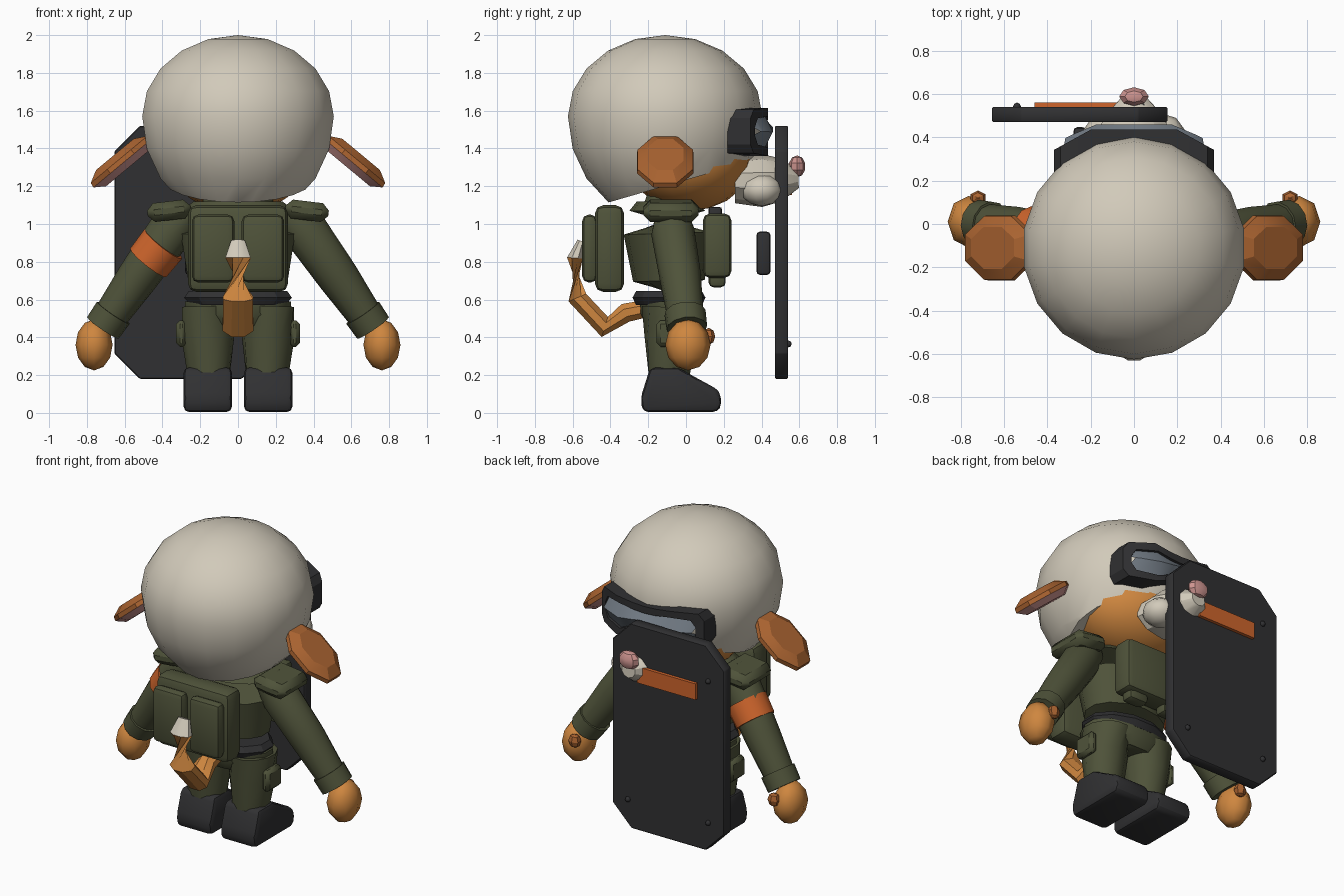
import bpy, bmesh, math
from mathutils import Vector, Matrix

if "Cube" in bpy.data.objects:
    bpy.data.objects.remove(bpy.data.objects["Cube"])


def mat(name, r, g, b):
    m = bpy.data.materials.new(name)
    m.diffuse_color = (r, g, b, 1)
    m.use_nodes = True
    m.node_tree.nodes["Principled BSDF"].inputs["Base Color"].default_value = m.diffuse_color
    return m


WOOL = mat("wool_white", .64, .59, .49)
GREEN = mat("olive_cloth", .078, .086, .042)
DARK = mat("black_rubber", .03, .03, .032)
ORANGE = mat("orange_skin", .62, .24, .05)
RUST = mat("rust_orange", .40, .125, .03)
BAND = mat("band_orange", .62, .13, .025)
PINK = mat("pink", .62, .30, .28)
GLASS = mat("grey_glass", .17, .20, .235)


def finish(bm, name, mats, angle=35):
    bmesh.ops.recalc_face_normals(bm, faces=bm.faces)
    me = bpy.data.meshes.new(name)
    bm.to_mesh(me)
    bm.free()
    ob = bpy.data.objects.new(name, me)
    bpy.context.collection.objects.link(ob)
    for m in (mats if isinstance(mats, list) else [mats]):
        me.materials.append(m)
    if angle:
        bpy.ops.object.select_all(action='DESELECT')
        ob.select_set(True)
        bpy.context.view_layer.objects.active = ob
        bpy.ops.object.shade_smooth_by_angle(angle=math.radians(angle))
    return ob


def ball(name, c, r, m, seg=10, rings=6, angle=60):
    bm = bmesh.new()
    bmesh.ops.create_uvsphere(bm, u_segments=seg, v_segments=rings, radius=1)
    bmesh.ops.transform(bm, matrix=Matrix.Translation(c) @ Matrix.Diagonal((*r, 1)), verts=bm.verts)
    return finish(bm, name, m, angle)


def bevel(bm, w, seg):
    if w:
        bmesh.ops.bevel(bm, geom=bm.edges[:], offset=w, segments=seg, affect='EDGES', profile=.5)


def box(name, c, size, m, bev=.02, seg=2, tilt=0):
    bm = bmesh.new()
    bmesh.ops.create_cube(bm, size=1)
    bmesh.ops.scale(bm, vec=size, verts=bm.verts)
    bevel(bm, bev, seg)
    bmesh.ops.transform(bm, matrix=Matrix.Translation(c) @ Matrix.Rotation(tilt, 4, 'Y'), verts=bm.verts)
    return finish(bm, name, m, 40)


def prism(name, pts, move, m, bev, seg=1):
    """Extrude a closed 3D outline along a vector."""
    bm = bmesh.new()
    f = bm.faces.new([bm.verts.new(p) for p in pts])
    ext = bmesh.ops.extrude_face_region(bm, geom=[f])['geom']
    bmesh.ops.translate(bm, vec=move, verts=[v for v in ext if isinstance(v, bmesh.types.BMVert)])
    bmesh.ops.recalc_face_normals(bm, faces=bm.faces)
    bevel(bm, bev, seg)
    return finish(bm, name, m, 40)


def skin(bm, loops):
    """Bridge equal-length closed loops with quads."""
    for a, b in zip(loops, loops[1:]):
        for i in range(len(a)):
            j = (i + 1) % len(a)
            bm.faces.new((a[i], a[j], b[j], b[i]))


def tube(name, path, mats, n=12, angle=50, rule=None):
    """Loft ellipses given as (x, y, z, rx, ry) along a path."""
    bm = bmesh.new()
    cs = [Vector(p[:3]) for p in path]
    loops = []
    for i, p in enumerate(path):
        d = cs[min(i + 1, len(cs) - 1)] - cs[max(i - 1, 0)]
        q = d.to_track_quat('Z', 'Y')
        loops.append([bm.verts.new(cs[i] + q @ Vector((p[3] * math.cos(t), p[4] * math.sin(t), 0)))
                      for t in (2 * math.pi * (k + .5) / n for k in range(n))])
    skin(bm, loops)
    bm.faces.new(loops[0])
    bm.faces.new(loops[-1])
    if rule:
        for f in bm.faces:
            f.material_index = rule(f.calc_center_median())
    return finish(bm, name, mats, angle)


# woolly head, egg-shaped below, sliced along a slanted hairline
bm = bmesh.new()
bmesh.ops.create_uvsphere(bm, u_segments=18, v_segments=10, radius=1)
for v in bm.verts:
    v.co = Vector((v.co.x * .515, v.co.y * .515 - .11, 1.57 + v.co.z * (.43 if v.co.z > 0 else .56)))
cut = bmesh.ops.bisect_plane(bm, geom=bm.verts[:] + bm.edges[:] + bm.faces[:], plane_co=(0, -.39, 1.12),
                             plane_no=(0, .29, -1), clear_outer=True)
bmesh.ops.holes_fill(bm, edges=[e for e in bm.edges if e.is_boundary], sides=0)
finish(bm, "wool_head", WOOL, 40)

# face, muzzle and nose
ball("face", (0, .02, 1.35), (.40, .335, .28), ORANGE, 16, 10)
tube("muzzle", [(0, .26, 1.23, .20, .12), (0, .40, 1.23, .19, .14), (0, .50, 1.235, .14, .115),
                (0, .595, 1.24, .05, .05)], WOOL, 10, 30)
for s in (-1, 1):
    ball("cheek", (.13 * s, .40, 1.18), (.11, .11, .085), WOOL, 10, 6)
ball("nose", (0, .588, 1.305), (.072, .045, .058), PINK, 8, 5, 30)

# goggles: columns across the face, from back edge to front rim to lens
half = [(.37, 1.56, 1.42), (.34, 1.605, 1.375), (.2, 1.615, 1.36), (.09, 1.60, 1.40), (0, 1.595, 1.43)]
cols = [(-x, t, b) for x, t, b in half] + [(x, t, b) for x, t, b in reversed(half[:-1])]


def front_y(x):
    return .435 - max(0, abs(x) - .2) * .55


bm = bmesh.new()


def goggle_loop(kx, inset, dy, flat=None):
    row = [(x * kx, t - inset, b + inset) for x, t, b in cols]
    pts = [(x, t) for x, t, b in row] + [(x, b) for x, t, b in reversed(row)]
    return [bm.verts.new((x, front_y(x) + dy if flat is None else flat, z)) for x, z in pts]


rim = [goggle_loop(1, 0, 0, .22), goggle_loop(1, 0, 0), goggle_loop(.88, .045, 0), goggle_loop(.86, .05, -.03)]
skin(bm, rim)
finish(bm, "goggle_frame", DARK, 30)
bm = bmesh.new()
edge = goggle_loop(.87, .048, -.015)
n = len(cols)
mid = [bm.verts.new((x * .86, front_y(x * .86) + .025, (t + b) / 2)) for x, t, b in cols]
for i in range(n - 1):
    bm.faces.new((edge[i], edge[i + 1], mid[i + 1], mid[i]))
    bm.faces.new((mid[i], mid[i + 1], edge[2 * n - 2 - i], edge[2 * n - 1 - i]))
finish(bm, "goggle_lens", GLASS, 40)

# drooping ears with a pink inner face
for s in (-1, 1):
    bm = bmesh.new()
    c, u, nrm = Vector((.62 * s, -.11, 1.33)), Vector((.77 * s, 0, -.64)), Vector((.64 * s, 0, .77))
    loops = [[bm.verts.new(c + u * (.215 * k * math.cos(a)) + Vector((0, .162 * k * math.sin(a), 0)) + nrm * h)
              for a in (math.tau * (i + .5) / 8 for i in range(8))]
             for k, h in ((.72, -.05), (1, -.012), (.98, .015), (.65, .05))]
    skin(bm, loops)
    bm.faces.new(loops[0])
    bm.faces.new(loops[-1])
    bm.faces.ensure_lookup_table()
    for f in bm.faces:
        f.material_index = int((f.calc_center_median() - c).dot(nrm) < -.02)
    finish(bm, "ear", [RUST, PINK], 25)

# torso, collar, hips and belt
tube("jacket", [(0, -.09, .60, .25, .17), (0, -.09, .70, .27, .19), (0, -.10, .95, .31, .23),
                (0, -.10, 1.07, .31, .20), (0, -.10, 1.12, .24, .16)], GREEN, 14, 40)
tube("collar", [(0, -.08, 1.08, .20, .15), (0, -.06, 1.16, .18, .14)], GREEN)
tube("belt", [(0, -.09, .57, .26, .18), (0, -.09, .61, .295, .20), (0, -.09, .645, .27, .18)], DARK, 12, 20)
tube("hips", [(0, -.08, .46, .22, .13), (0, -.08, .52, .29, .165), (0, -.08, .59, .29, .17)], GREEN)

# backpack and chest gear
box("backpack", (0, -.405, .87), (.53, .155, .46), GREEN, .045)
box("chest_panel", (0, .165, .885), (.48, .15, .34), GREEN, .035)
box("radio", (-.18, .155, 1.04), (.08, .07, .10), DARK, .012)
for s in (-1, 1):
    box("backpack_pouch", (.132 * s, -.51, .87), (.225, .08, .36), GREEN, .035)
    box("front_pouch", (.13 * s, .165, .72), (.14, .09, .11), GREEN, .025)

# tail with a pale tip
tube("tail", [(0, -.22, .55, .05, .05), (0, -.32, .53, .06, .055), (0, -.43, .455, .088, .06),
              (0, -.575, .61, .085, .055), (0, -.588, .82, .073, .045), (0, -.555, .91, .04, .022)],
     [ORANGE, WOOL], 8, 30, lambda c: int(c.z > .83))

for s in (-1, 1):
    # arm, cuff, hand and shoulder flap
    tube("sleeve", [(.27 * s, -.08, 1.07, .08, .09), (.36 * s, -.07, .96, .115, .12),
                    (.53 * s, -.03, .72, .11, .11), (.69 * s, 0, .49, .095, .09)], GREEN)
    tube("cuff", [(.66 * s, -.005, .53, .11, .105), (.715 * s, .005, .45, .108, .102)], GREEN)
    ball("hand", (.762 * s, .01, .36), (.098, .12, .135), ORANGE, 8, 6, 60)
    ball("thumb", (.72 * s, .12, .405), (.04, .035, .045), RUST, 6, 4, 30)
    box("shoulder_flap", (.365 * s, -.08, 1.07), (.23, .29, .10), GREEN, .035, 1, .12 * s)
    # leg, thigh pocket and boot
    tube("trouser_leg", [(.155 * s, -.09, .20, .115, .11), (.16 * s, -.08, .40, .14, .14),
                         (.16 * s, -.075, .56, .14, .165)], GREEN)
    box("thigh_pocket", (.30 * s, -.08, .42), (.055, .15, .14), GREEN, .02, 1)
    side = [(-.24, .08), (-.23, .005), (.17, .005), (.19, .05), (.175, .12), (.02, .205), (-.04, .24), (-.19, .24)]
    prism("boot", [(.16 * s - .128, y, z) for y, z in side], (.256, 0, 0), DARK, .028, 2)

# band round one arm
tube("arm_band", [(-.395, -.06, .895, .13, .127), (-.475, -.04, .795, .126, .122)], BAND)

# riot shield with handle, stripe and bolts
x0, x1, z0, z1, k = -.655, .155, .18, 1.52, .135
outline = [(x0 + k, z0), (x1 - k, z0), (x1, z0 + k), (x1, z1 - k), (x1 - k, z1), (x0 + k, z1), (x0, z1 - k), (x0, z0 + k)]
prism("shield", [(x, .47, z) for x, z in outline], (0, .07, 0), DARK, .006)
box("shield_handle", (-.25, .41, .845), (.06, .075, .23), DARK, .02)
box("shield_stripe", (-.25, .55, 1.207), (.42, .022, .105), BAND, 0)
for x in (-.54, .04):
    for z in (.365, 1.29):
        ball("shield_bolt", (x, .542, z), (.018, .018, .018), DARK, 8, 4)
